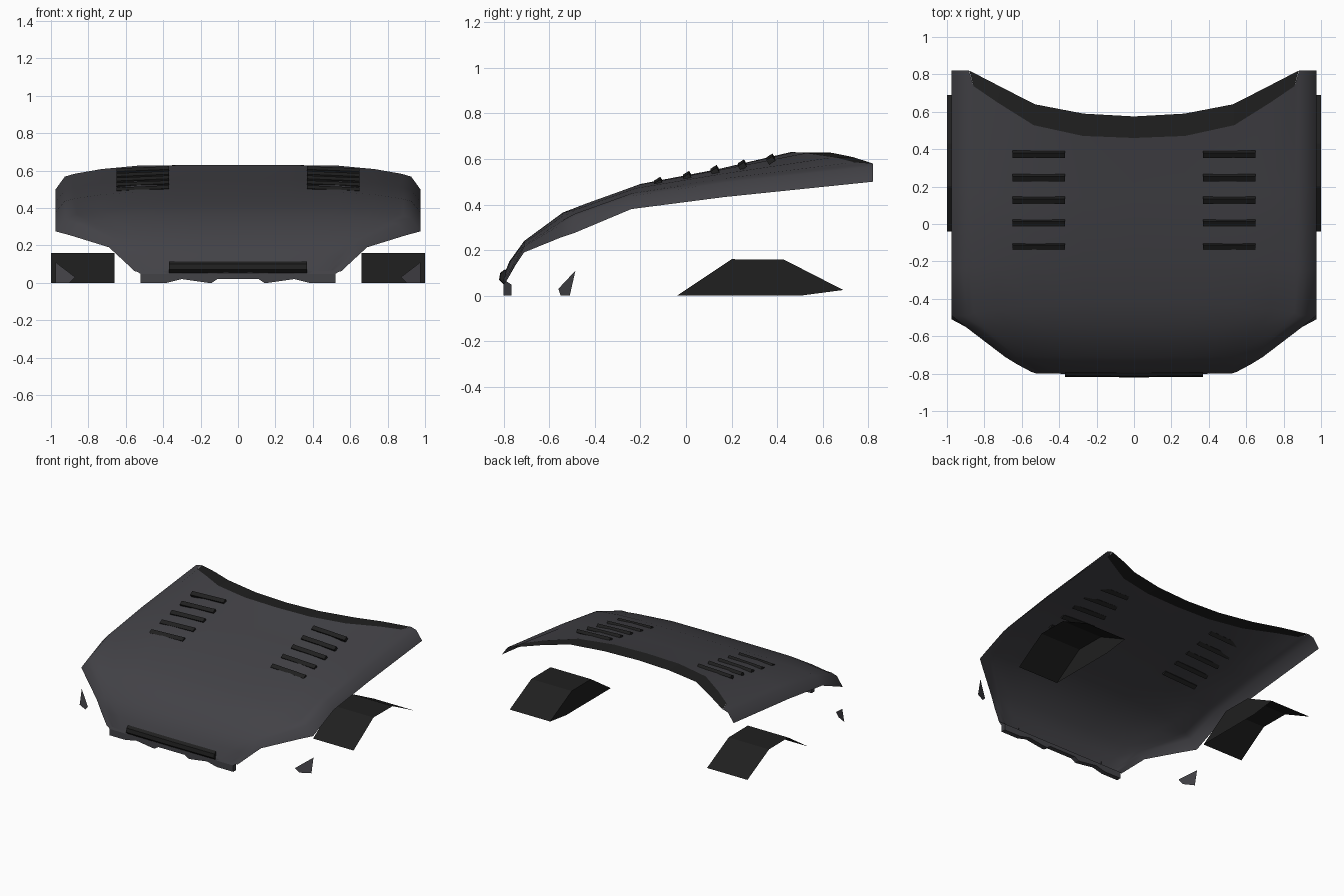
import bpy, math

if "Cube" in bpy.data.objects:
    bpy.data.objects.remove(bpy.data.objects["Cube"])


def material(name, rgb):
    m = bpy.data.materials.new(name)
    m.diffuse_color = (*rgb, 1)
    m.use_nodes = True
    m.node_tree.nodes["Principled BSDF"].inputs["Base Color"].default_value = m.diffuse_color
    return m


GREY = material("hood_grey", (0.055, 0.054, 0.062))
DARK = material("dark_trim", (0.014, 0.014, 0.014))


def add_mesh(name, verts, faces, mat, smooth=False):
    me = bpy.data.meshes.new(name)
    me.from_pydata(verts, [], faces)
    me.materials.append(mat)
    ob = bpy.data.objects.new(name, me)
    bpy.context.collection.objects.link(ob)
    mod = ob.modifiers.new("Mirror", 'MIRROR')
    mod.use_clip = True
    if smooth:
        bpy.ops.object.select_all(action='DESELECT')
        ob.select_set(True)
        bpy.context.view_layer.objects.active = ob
        bpy.ops.object.shade_smooth_by_angle(angle=math.radians(80))
    return ob


def loft(name, rows, mat, smooth=False, cap=False):
    n = len(rows[0])
    faces = [(r * n + c, r * n + c + 1, (r + 1) * n + c + 1, (r + 1) * n + c)
             for r in range(len(rows) - 1) for c in range(n - 1)]
    if cap:  # close the outer end
        faces.append(tuple(r * n + n - 1 for r in range(len(rows))))
    return add_mesh(name, [p for row in rows for p in row], faces, mat, smooth)


# hood skin: each station has a centre (y, z) and a side edge (x, y, z)
stations = [
    ((-0.81, 0.065), (0.55, -0.79, 0.06)),
    ((-0.775, 0.15), (0.625, -0.75, 0.13)),
    ((-0.71, 0.24), (0.69, -0.71, 0.19)),
    ((-0.54, 0.365), (0.90, -0.55, 0.255)),
    ((-0.42, 0.41), (0.975, -0.49, 0.275)),
    ((-0.20, 0.49), (0.975, -0.24, 0.38)),
    ((0.14, 0.555), (0.975, 0.17, 0.433)),
    ((0.46, 0.63), (0.975, 0.82, 0.50)),
]
# across the hood: width fraction, height fraction, sweep fraction
section = [(0, 1, 0), (0.28, 0.995, 0.03), (0.55, 0.97, 0.19), (0.75, 0.83, 0.53),
           (0.88, 0.66, 0.77), (0.905, 0.62, 1), (0.95, 0.52, 1), (1, 0, 1)]
hood_rows = [[(ex * u, cy + (ey - cy) * g, ez + (cz - ez) * f)
              for u, f, g in section] for (cy, cz), (ex, ey, ez) in stations]
loft("hood", hood_rows, GREY, True)

# dark cowl strip behind the hood
back = hood_rows[-1]
cowl_outer = [(0, 0.575, 0.624), (0.27, 0.59, 0.625), (0.53, 0.64, 0.627),
              (0.71, 0.732, 0.608), (0.88, 0.82, 0.58)]
loft("cowl_strip", [back[:5], cowl_outer], DARK)

# ragged lower nose lip
lip = [(0, 0.02), (0.11, 0.02), (0.14, 0.0), (0.16, 0.0), (0.30, 0.02),
       (0.38, 0.0), (0.52, 0.0)]
top = [(x * 0.55 / 0.52, -0.81 + 0.02 * x / 0.52, 0.065) for x, z in lip]
mid = [(x, -0.80, 0.048) for x, z in lip]
low = [(x, -0.80, z) for x, z in lip]
rear = [(x, -0.765, z) for x, z in lip]
inner = [(x, -0.765, 0.048) for x, z in lip]
loft("nose_lip", [top, mid, low, rear, inner], GREY, cap=True)

# dark nose bar
bar = [(-0.79, 0.02), (-0.80, 0.05), (-0.82, 0.07), (-0.815, 0.10), (-0.795, 0.115)]
loft("nose_bar", [[(0, y, z), (0.37, y + 0.003, z)] for y, z in bar], DARK, cap=True)

# hood vents: tilted slats
tilt = math.radians(32)
for i, (y, z) in enumerate([(0.372, 0.605), (0.247, 0.579), (0.127, 0.555),
                            (0.006, 0.529), (-0.12, 0.503)]):
    ring = []
    for a, b in [(-0.016, -0.012), (0.016, -0.012), (0.016, 0.012), (-0.016, 0.012)]:
        ring.append((y + a * math.cos(tilt) - b * math.sin(tilt),
                     z + a * math.sin(tilt) + b * math.cos(tilt)))
    verts = [(0.37, *p) for p in ring] + [(0.65, p[0], p[1] - 0.012) for p in ring]
    faces = [(j, (j + 1) % 4, (j + 1) % 4 + 4, j + 4) for j in range(4)]
    add_mesh(f"vent_{i + 1}", verts, faces + [(3, 2, 1, 0), (4, 5, 6, 7)], DARK)

# wheel arch liners: bent sheet with a wall on the inner side, open outside
arch = [(-0.04, 0.0), (0.20, 0.16), (0.43, 0.158), (0.69, 0.025)]
verts = [(0.66, *p) for p in arch] + [(1.0, *p) for p in arch] + [(0.66, 0.50, 0.0)]
add_mesh("wheel_arch_liner", verts,
         [(0, 1, 5, 4), (1, 2, 6, 5), (2, 3, 7, 6), (0, 8, 3, 2, 1)], DARK)

# small corner fins
add_mesh("corner_fin", [(0.87, -0.56, 0.03), (0.975, -0.485, 0.11),
                        (0.975, -0.51, 0.0), (0.90, -0.55, 0.0)],
         [(0, 3, 2), (0, 2, 1)], GREY)
